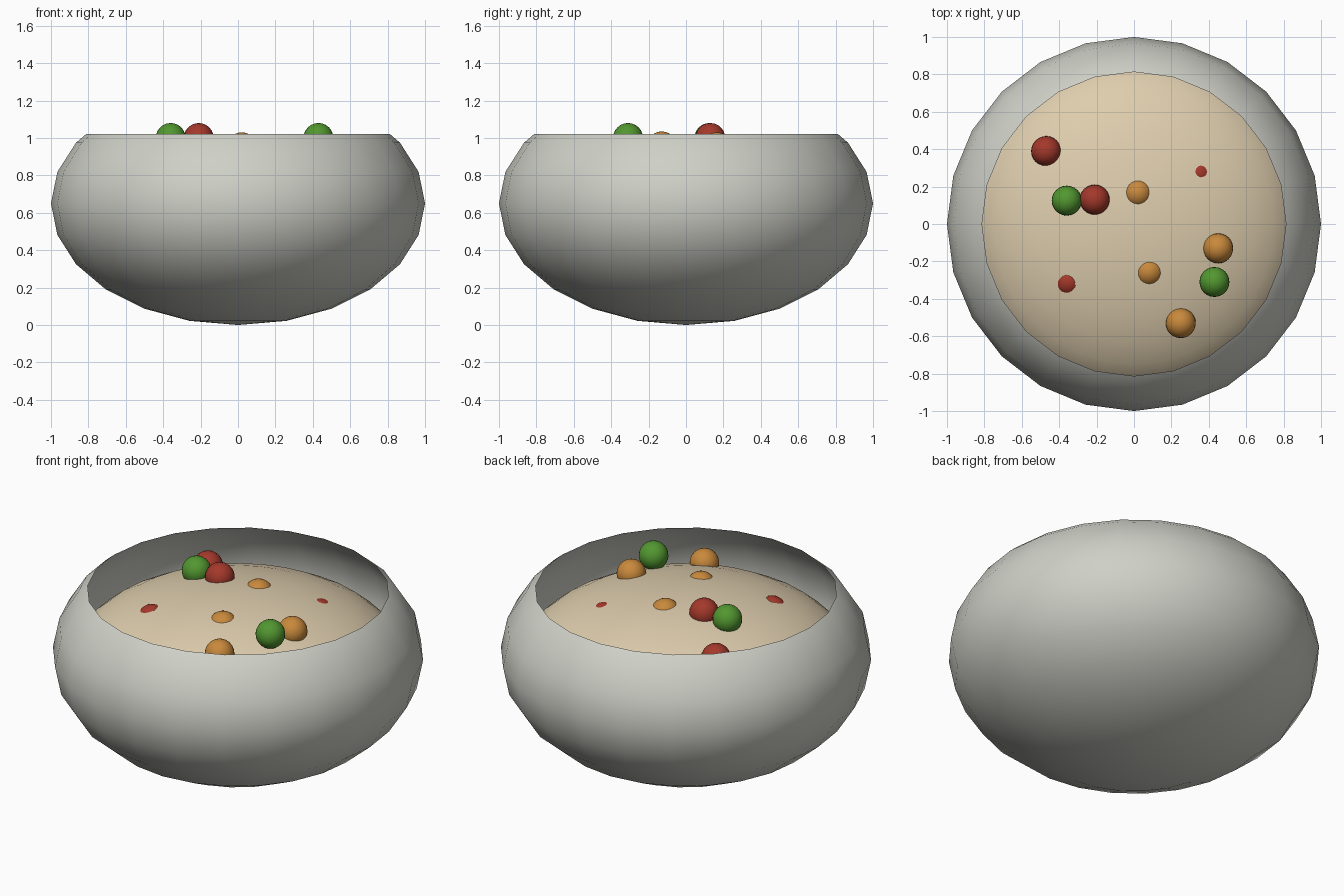
import bpy, bmesh
from mathutils import Matrix

if "Cube" in bpy.data.objects:
    bpy.data.objects.remove(bpy.data.objects["Cube"])


def material(name, rgb):
    m = bpy.data.materials.new(name)
    m.diffuse_color = (*rgb, 1)
    m.use_nodes = True
    m.node_tree.nodes["Principled BSDF"].inputs["Base Color"].default_value = m.diffuse_color
    return m


GREY = material("stoneware_grey", (0.62, 0.63, 0.57))
CREAM = material("broth_cream", (0.73, 0.61, 0.42))
RED = material("red", (0.37, 0.04, 0.024))
GREEN = material("green", (0.085, 0.31, 0.03))
ORANGE = material("orange", (0.58, 0.25, 0.045))


def ellipsoid(name, centre, radii, mat, segments=24, rings=12, cut_z=None):
    """Smooth scaled sphere, optionally left open above cut_z."""
    bm = bmesh.new()
    bmesh.ops.create_uvsphere(bm, u_segments=segments, v_segments=rings, radius=1)
    bmesh.ops.transform(bm, verts=bm.verts,
                        matrix=Matrix.Translation(centre) @ Matrix.Diagonal((*radii, 1)))
    if cut_z is not None:
        bmesh.ops.bisect_plane(bm, geom=bm.verts[:] + bm.edges[:] + bm.faces[:],
                               plane_co=(0, 0, cut_z), plane_no=(0, 0, 1), clear_outer=True)
    for f in bm.faces:
        f.smooth = True
    mesh = bpy.data.meshes.new(name)
    bm.to_mesh(mesh)
    bm.free()
    mesh.materials.append(mat)
    obj = bpy.data.objects.new(name, mesh)
    bpy.context.collection.objects.link(obj)
    return obj


# Open thin-walled bowl
ellipsoid("bowl", (0, 0, 0.65), (1, 1, 0.65), GREY, cut_z=1.02)

# Domed broth inside the bowl
ellipsoid("broth", (0, 0, 0.60), (0.9, 0.9, 0.41), CREAM, 32, 16)

# Vegetable balls, some nearly submerged
balls = {
    "red_ball": (RED, [(-0.47, 0.39, 0.90), (-0.21, 0.13, 1.0),
                       (0.346, 0.27, 0.88), (-0.348, -0.31, 0.882)]),
    "green_ball": (GREEN, [(-0.36, 0.125, 1.0), (0.43, -0.31, 1.0)]),
    "orange_ball": (ORANGE, [(0.02, 0.165, 0.95), (0.08, -0.255, 0.935),
                             (0.45, -0.13, 0.955), (0.25, -0.53, 0.92)]),
}
for name, (mat, spots) in balls.items():
    for i, spot in enumerate(spots, 1):
        ellipsoid(f"{name}_{i}", spot, (0.08, 0.08, 0.08), mat)
